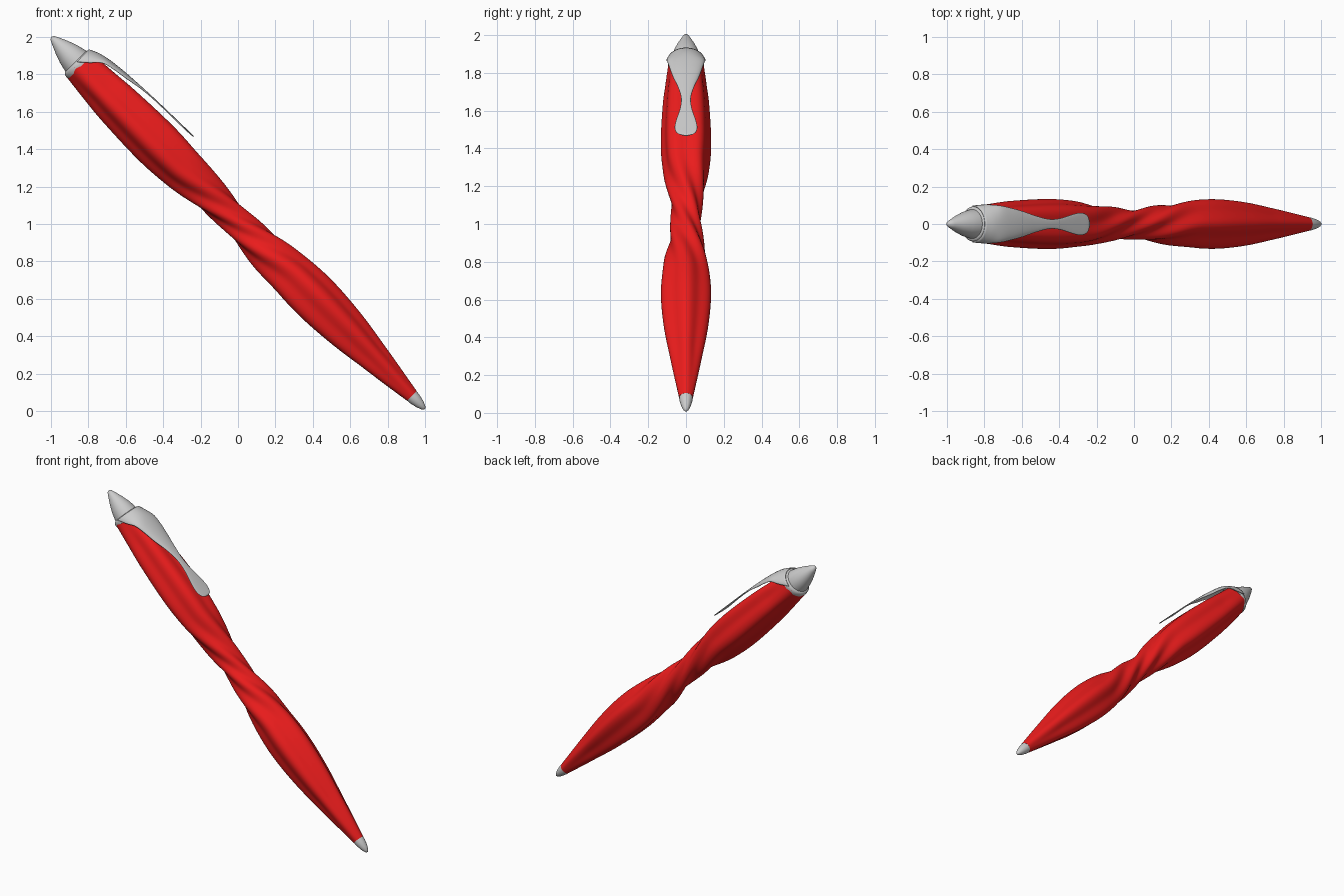
import bpy, bmesh
from math import sin, cos, pi, radians
from mathutils import Vector

if "Cube" in bpy.data.objects:
    bpy.data.objects.remove(bpy.data.objects["Cube"])

# Pen frame: t runs down the pen axis, u points up off the clip side, y is sideways
ORIGIN = Vector((-0.997, 0, 2.0))
AXIS = Vector((1, 0, -0.9965)).normalized()
UP = Vector((0.9965, 0, 1)).normalized()


def place(t, u, y):
    return ORIGIN + AXIS * t + UP * u + Vector((0, y, 0))


def smooth(keys, t):
    """Cubic interpolation through rows (t, a, b, ...)."""
    n = len(keys)
    i = max(k for k in range(n - 1) if k == 0 or keys[k][0] <= t)
    a, b = keys[i], keys[i + 1]
    p, q = keys[max(i - 1, 0)], keys[min(i + 2, n - 1)]
    h = b[0] - a[0]
    s = (t - a[0]) / h
    out = []
    for c in range(1, len(a)):
        m0 = (b[c] - p[c]) / (b[0] - p[0]) * h
        m1 = (q[c] - a[c]) / (q[0] - a[0]) * h
        out.append((2*s**3 - 3*s*s + 1) * a[c] + (s**3 - 2*s*s + s) * m0
                   + (3*s*s - 2*s**3) * b[c] + (s**3 - s*s) * m1)
    return out


def loft(name, rows, closed=True, angle=40):
    bm = bmesh.new()
    grid = [[bm.verts.new(p) for p in row] for row in rows]
    n = len(rows[0])
    for r0, r1 in zip(grid, grid[1:]):
        for j in range(n if closed else n - 1):
            k = (j + 1) % n
            bm.faces.new((r0[j], r0[k], r1[k], r1[j]))
    if closed:
        bm.faces.new(grid[0])
        bm.faces.new(grid[-1])
    bmesh.ops.recalc_face_normals(bm, faces=bm.faces)
    mesh = bpy.data.meshes.new(name)
    bm.to_mesh(mesh)
    bm.free()
    ob = bpy.data.objects.new(name, mesh)
    bpy.context.collection.objects.link(ob)
    bpy.ops.object.select_all(action='DESELECT')
    ob.select_set(True)
    bpy.context.view_layer.objects.active = ob
    bpy.ops.object.shade_smooth_by_angle(angle=radians(angle))
    return ob


def ring(t, r, n=48):
    return [place(t, r * cos(2*pi*j/n), r * sin(2*pi*j/n)) for j in range(n)]


# Barrel: rounded pentagon section, twisted half a turn at the waist
radius = [(0.2, .094), (0.35, .112), (0.5, .127), (0.8, .138), (1.0, .125),
          (1.2, .097), (1.37, .083), (1.5, .091), (1.7, .117), (1.95, .137),
          (2.2, .122), (2.45, .084), (2.72, .037)]
rows = []
N, M = 120, 80
for i in range(N + 1):
    t = 0.2 + 2.52 * i / N
    r = smooth(radius, t)[0]
    f = min(1, max(0, (t - 0.95) / 0.9))
    twist = radians(36 + 180 * (3*f*f - 2*f**3))
    depth = 0.15 * min(1, (t - 0.1) / 0.3, (2.8 - t) / 0.4)
    row = []
    for j in range(M):
        a = 2 * pi * j / M
        rr = r * (1 - depth * (1 - cos(5 * a)) / 2)
        row.append(place(t, rr * cos(a + twist), rr * sin(a + twist)))
    rows.append(row)
barrel = loft("barrel", rows)
red = bpy.data.materials.new("red")
red.diffuse_color = (0.85, 0.012, 0.012, 1)
red.use_nodes = True
red.node_tree.nodes["Principled BSDF"].inputs["Base Color"].default_value = red.diffuse_color
barrel.data.materials.append(red)

# Pointed end button
cap = [(0, .003), (.006, .014), (.03, .026), (.08, .048), (.13, .066), (.18, .078), (.21, .08)]
loft("end_button", [ring(t, r) for t, r in cap])

# Collar that carries the clip
collar = [(.185, .08), (.188, .088), (.195, .093), (.21, .096), (.222, .094)]
loft("collar", [ring(t, r) for t, r in collar])

# Writing tip
tip = [(2.71, .036), (2.74, .034), (2.78, .025), (2.805, .015), (2.815, .008), (2.818, .003)]
loft("writing_tip", [ring(t, r) for t, r in tip])

# Clip: arched sheet with keys (t, crown height, edge height, half width)
clip_keys = [(.19, .092, .0, .096), (.24, .114, .045, .101), (.29, .127, .092, .097),
             (.36, .137, .112, .084), (.44, .144, .124, .066), (.53, .149, .140, .040),
             (.62, .153, .149, .023), (.70, .155, .152, .028), (.79, .157, .153, .049),
             (.85, .158, .154, .058), (.89, .159, .156, .048), (.908, .159, .158, .028),
             (.913, .159, .159, .008)]
rows = []
for i in range(61):
    t = .19 + .723 * i / 60
    crown, edge, half = smooth(clip_keys, t)
    rows.append([place(t, edge + (crown - edge) * cos(a), half * sin(a))
                 for a in (-pi/2 + pi * j / 24 for j in range(25))])
clip = loft("clip", rows, closed=False, angle=60)
thick = clip.modifiers.new("thickness", 'SOLIDIFY')
thick.thickness = 0.006
thick.offset = 0
